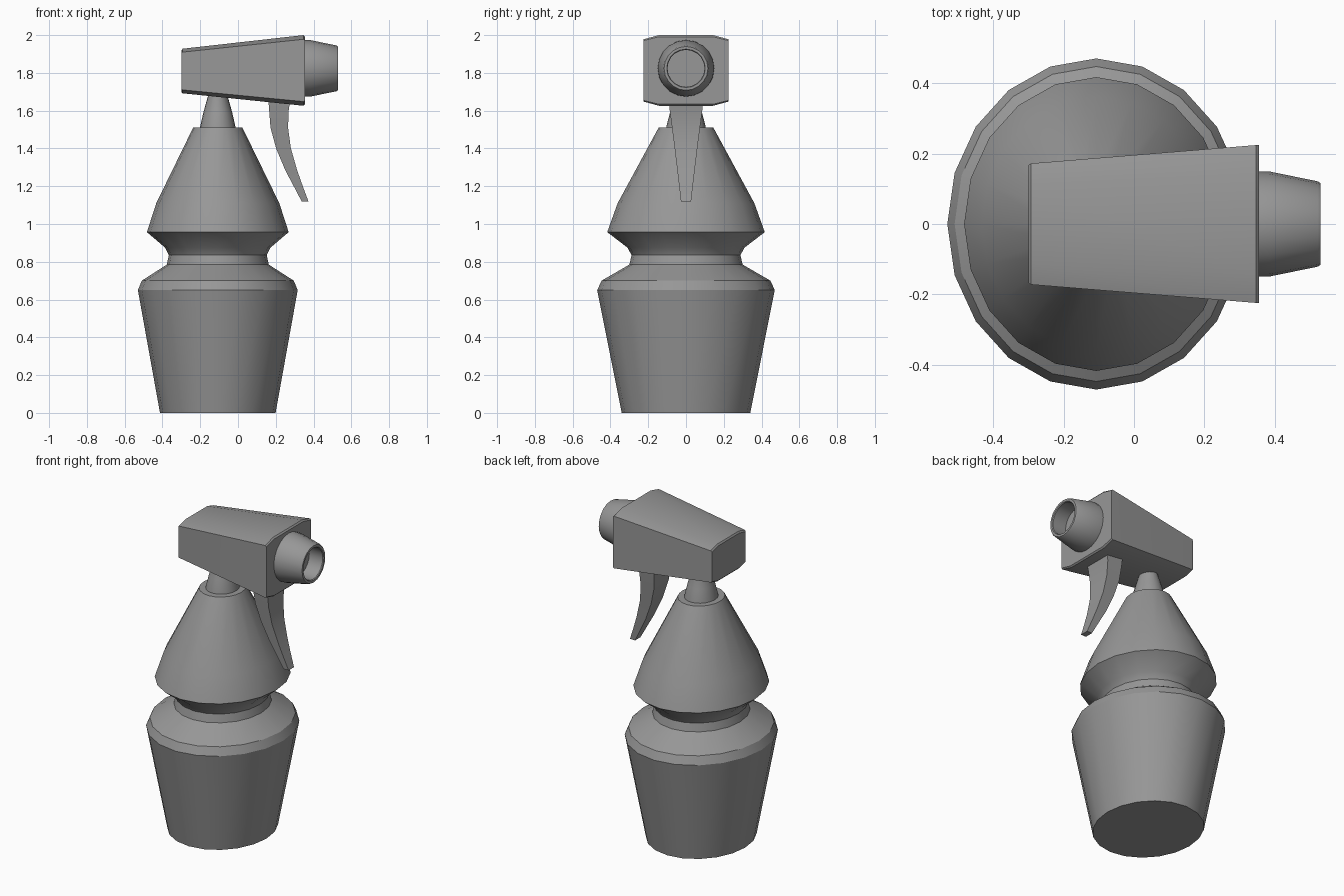
import bpy, bmesh
from math import cos, sin, pi, radians

if "Cube" in bpy.data.objects:
    bpy.data.objects.remove(bpy.data.objects["Cube"])

# Dark grey plastic
plastic = bpy.data.materials.new("dark_grey_plastic")
plastic.diffuse_color = (0.31, 0.31, 0.31, 1)
plastic.use_nodes = True
plastic.node_tree.nodes["Principled BSDF"].inputs["Base Color"].default_value = plastic.diffuse_color


def make(name, verts, faces, smooth=None):
    me = bpy.data.meshes.new(name)
    me.from_pydata(verts, [], faces)
    bm = bmesh.new()
    bm.from_mesh(me)
    bmesh.ops.recalc_face_normals(bm, faces=bm.faces)
    bm.to_mesh(me)
    bm.free()
    me.materials.append(plastic)
    ob = bpy.data.objects.new(name, me)
    bpy.context.collection.objects.link(ob)
    if smooth:
        bpy.context.view_layer.objects.active = ob
        ob.select_set(True)
        bpy.ops.object.shade_smooth_by_angle(angle=radians(smooth))
        ob.select_set(False)
    return ob


def loft(name, rings, smooth=None):
    """Skin equal-length rings of points and cap both ends."""
    n = len(rings[0])
    verts = [p for r in rings for p in r]
    faces = [(k * n + i, k * n + (i + 1) % n, (k + 1) * n + (i + 1) % n, (k + 1) * n + i)
             for k in range(len(rings) - 1) for i in range(n)]
    faces += [tuple(range(n)), tuple(range(len(verts) - n, len(verts)))]
    return make(name, verts, faces, smooth)


SIDES = 20
ANG = [2 * pi * i / SIDES for i in range(SIDES)]


def turned(name, profile):
    """Slightly oval upright turned part: (radius, z)."""
    return loft(name, [[(-0.107 + 0.9 * r * cos(a), r * sin(a), z) for a in ANG]
                       for r, z in profile], 28)


# Bottle with pinched waist
turned("bottle", [(0.34, 0), (0.47, 0.65), (0.447, 0.70), (0.30, 0.785), (0.288, 0.835),
                  (0.31, 0.875), (0.417, 0.957), (0.362, 1.11), (0.145, 1.51)])
# Neck tube running into the head
turned("neck", [(0.106, 1.50), (0.104, 1.515), (0.085, 1.59), (0.057, 1.68), (0.055, 1.72)])


# Wedge-shaped head with crowned top and bottom and slightly eased ends
def section(x, w, z0, z1, crown):
    c = 0.64 * w
    return [(x, -w, z0 + crown), (x, -c, z0), (x, c, z0), (x, w, z0 + crown),
            (x, w, z1 - crown), (x, c, z1), (x, -c, z1), (x, -w, z1 - crown)]


loft("spray_head", [section(-0.30, 0.167, 1.70, 1.918, 0.015),
                    section(-0.293, 0.172, 1.692, 1.928, 0.018),
                    section(0.347, 0.224, 1.626, 2.0, 0.022),
                    section(0.355, 0.224, 1.634, 1.991, 0.02)], 20)

# Hollow nozzle
loft("nozzle", [[(x, r * cos(a), 1.824 + r * sin(a)) for a in ANG]
                for x, r in [(0.34, 0.15), (0.385, 0.149), (0.522, 0.121), (0.529, 0.116),
                             (0.529, 0.102), (0.524, 0.098), (0.43, 0.098)]], 35)

# Curved trigger: back x, front x, z, half width
stations = [(0.16, 0.278, 1.67, 0.092), (0.165, 0.268, 1.60, 0.086), (0.172, 0.265, 1.51, 0.074),
            (0.202, 0.28, 1.40, 0.06), (0.25, 0.313, 1.285, 0.046),
            (0.295, 0.343, 1.20, 0.036), (0.337, 0.373, 1.12, 0.027)]
loft("trigger", [[(a, -w, z), (b, -w, z), (b, w, z), (a, w, z)]
                 for a, b, z, w in stations], 30)
